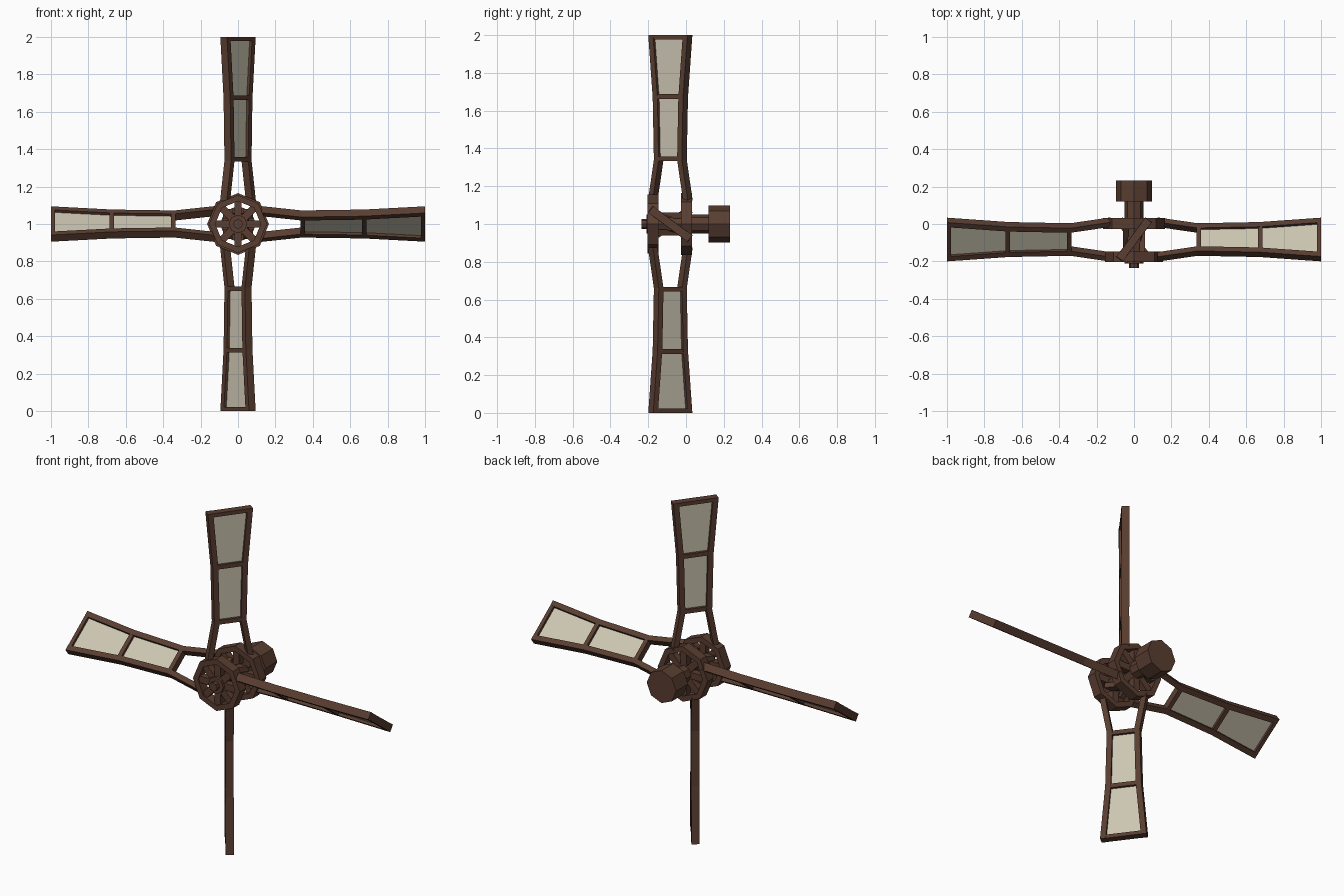
import bpy, bmesh
from math import radians, sin, cos, pi
from mathutils import Matrix

if "Cube" in bpy.data.objects:
    bpy.data.objects.remove(bpy.data.objects["Cube"])


def material(name, color):
    m = bpy.data.materials.new(name)
    m.diffuse_color = (*color, 1)
    m.use_nodes = True
    m.node_tree.nodes["Principled BSDF"].inputs["Base Color"].default_value = m.diffuse_color
    return m


WOOD = material("dark_wood", (0.10, 0.047, 0.030))
CLOTH = material("sailcloth", (0.60, 0.56, 0.44))


def finish(bm, name, mat, matrix):
    bmesh.ops.recalc_face_normals(bm, faces=bm.faces)
    me = bpy.data.meshes.new(name)
    bm.to_mesh(me)
    bm.free()
    me.transform(matrix)
    me.materials.append(mat)
    ob = bpy.data.objects.new(name, me)
    bpy.context.collection.objects.link(ob)
    return ob


# Flat beam along local z: stations are (z, x_min, x_max), t is half thickness in y
def beam(name, stations, t, matrix, mat=WOOD):
    bm = bmesh.new()
    loops = [[bm.verts.new(p) for p in ((a, -t, z), (b, -t, z), (b, t, z), (a, t, z))]
             for z, a, b in stations]
    for p, q in zip(loops, loops[1:]):
        for i in range(4):
            j = (i + 1) % 4
            bm.faces.new((p[i], p[j], q[j], q[i]))
    bm.faces.new(loops[0])
    bm.faces.new(loops[-1])
    return finish(bm, name, mat, matrix)


# Octagonal prism or ring along y, corner up
def octagon(name, y0, y1, outer, inner=0):
    bm = bmesh.new()
    profile = [(outer, y0), (outer, y1)]
    if inner:
        profile += [(inner, y1), (inner, y0)]
    loops = [[bm.verts.new((r * sin(k * pi / 4), y, r * cos(k * pi / 4)))
              for k in range(8)] for r, y in profile]
    pairs = list(zip(loops, loops[1:]))
    if inner:
        pairs.append((loops[-1], loops[0]))
    else:
        bm.faces.new(loops[0])
        bm.faces.new(loops[1])
    for p, q in pairs:
        for i in range(8):
            j = (i + 1) % 8
            bm.faces.new((p[i], p[j], q[j], q[i]))
    return finish(bm, name, WOOD, Matrix.Translation((0, 0, 1)))


# Axle, its front tip and the rear block
octagon("axle", -0.21, 0.14, 0.05)
octagon("axle_tip", -0.235, -0.18, 0.026)
octagon("rear_block", 0.12, 0.232, 0.097)

# Two spoked wheels
for side, yc, rad in (("front", -0.175, 0.155), ("back", 0.003, 0.165)):
    octagon(side + "_wheel_rim", yc - 0.029, yc + 0.029, rad, rad - 0.033)
    for k in range(8):
        m = Matrix.Translation((0, yc, 1)) @ Matrix.Rotation(k * pi / 4, 4, 'Y')
        beam(side + "_wheel_spoke", [(0.03, -0.02, 0.02), (rad - 0.02, -0.02, 0.02)], 0.02, m)

# Outer outline of one sail: (distance from axle, half width)
OUTLINE = [(0.125, 0.131), (0.34, 0.092), (0.67, 0.100), (1.0, 0.129)]
RAIL = 0.031
THICK = 0.022


def half_width(r):
    for (r0, w0), (r1, w1) in zip(OUTLINE, OUTLINE[1:]):
        if r <= r1:
            return w0 + (w1 - w0) * (r - r0) / (r1 - r0)
    return OUTLINE[-1][1]


def across(r0, r1, inset):
    return [(r, -half_width(r) + inset, half_width(r) - inset) for r in (r0, r1)]


# Four pitched sails
for k in range(4):
    m = (Matrix.Translation((0, -0.083, 1)) @ Matrix.Rotation(k * pi / 2, 4, 'Y')
         @ Matrix.Rotation(radians(53.5), 4, 'Z'))
    beam("sail_front_rail", [(r, -w, -w + RAIL) for r, w in OUTLINE], THICK, m)
    beam("sail_back_rail", [(r, w - RAIL, w) for r, w in OUTLINE], THICK, m)
    for r0, r1 in ((0.333, 0.358), (0.663, 0.688), (0.978, 1.0)):
        beam("sail_crossbar", across(r0, r1, RAIL - 0.003), THICK - 0.001, m)
    for r0, r1 in ((0.35, 0.67), (0.68, 0.985)):
        beam("sail_panel", across(r0, r1, RAIL - 0.006), 0.006, m, CLOTH)
    # diagonal brace tying the two wheels at the axle
    beam("hub_brace", [(0.03, -0.105, 0.105), (0.06, -0.105, 0.105)], THICK, m)
